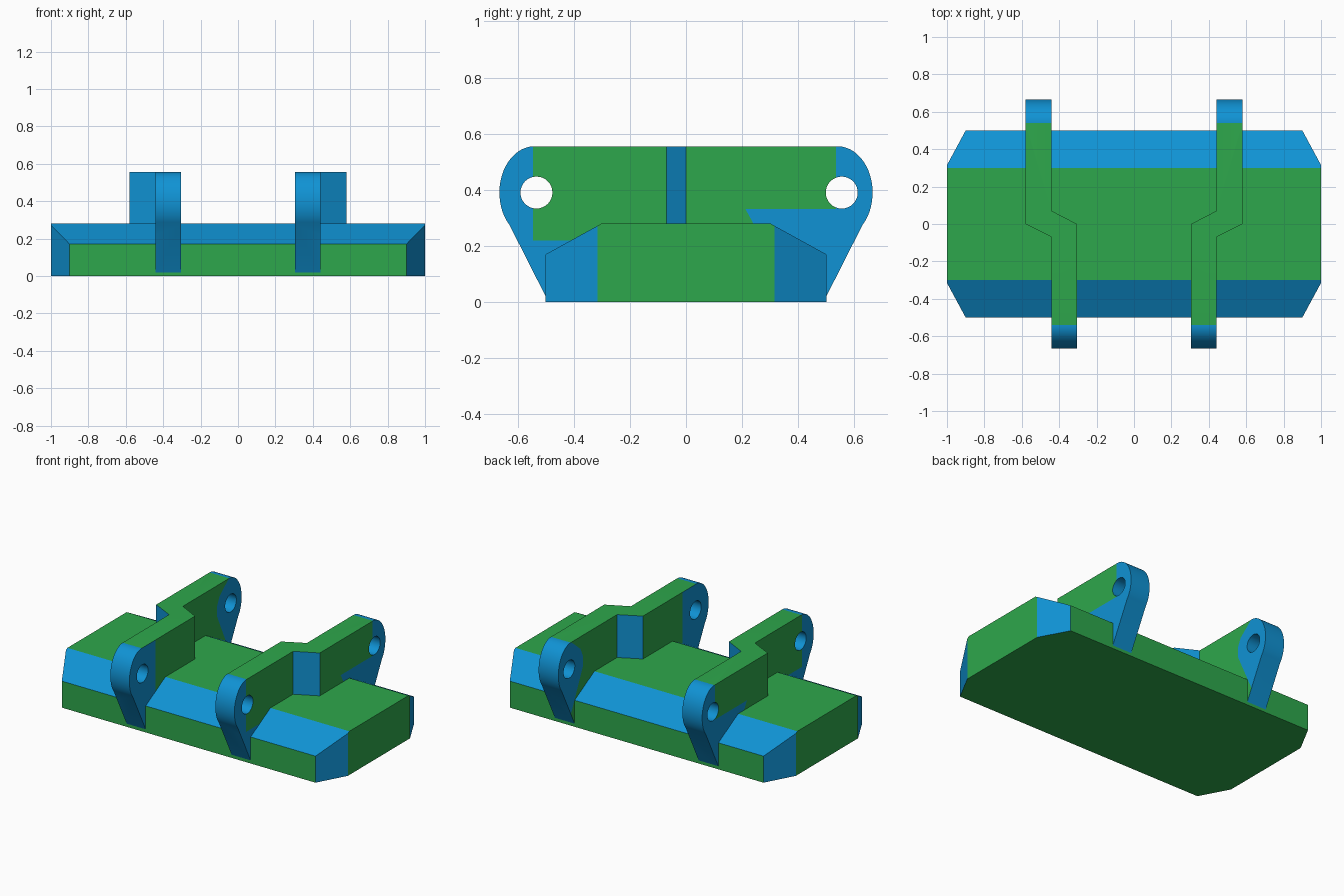
import bpy, bmesh, math
from mathutils import Vector

if "Cube" in bpy.data.objects:
    bpy.data.objects.remove(bpy.data.objects["Cube"])


def material(name, rgb):
    m = bpy.data.materials.new(name)
    m.diffuse_color = (*rgb, 1)
    m.use_nodes = True
    m.node_tree.nodes["Principled BSDF"].inputs["Base Color"].default_value = m.diffuse_color
    return m


GREEN = material("green", (0.027, 0.39, 0.072))
BLUE = material("blue", (0.005, 0.29, 0.66))


def prism(name, pts, a, b, axis):
    """Extrude an outline from a to b; outline is (y,z) for X, (x,y) for Z."""
    place = (lambda p, t: (t, p[0], p[1])) if axis == "X" else (lambda p, t: (p[0], p[1], t))
    bm = bmesh.new()
    face = bm.faces.new([bm.verts.new(place(p, a)) for p in pts])
    ext = bmesh.ops.extrude_face_region(bm, geom=[face])
    moved = [v for v in ext["geom"] if isinstance(v, bmesh.types.BMVert)]
    bmesh.ops.translate(bm, verts=moved, vec=Vector(place((0, 0), b - a)))
    bmesh.ops.recalc_face_normals(bm, faces=bm.faces)
    me = bpy.data.meshes.new(name)
    bm.to_mesh(me)
    bm.free()
    ob = bpy.data.objects.new(name, me)
    bpy.context.collection.objects.link(ob)
    return ob


def boolean(ob, cutter, op):
    mod = ob.modifiers.new("cut", "BOOLEAN")
    mod.object, mod.operation, mod.solver = cutter, op, "EXACT"
    bpy.context.view_layer.update()
    me = bpy.data.meshes.new_from_object(ob.evaluated_get(bpy.context.evaluated_depsgraph_get()))
    ob.modifiers.clear()
    ob.data = me
    bpy.data.objects.remove(cutter)


def set_materials(ob):
    ob.data.materials.clear()
    ob.data.materials.append(GREEN)
    ob.data.materials.append(BLUE)


def cut(bm, co, no, test):
    """Split only the faces that pass the test along a plane."""
    bm.normal_update()
    faces = [f for f in bm.faces if test(f)]
    geom = set(faces)
    for f in faces:
        geom.update(f.edges)
        geom.update(f.verts)
    bmesh.ops.bisect_plane(bm, geom=list(geom), plane_co=co, plane_no=no, dist=1e-5)


# Base plate: sloped long edges, with the four corners chamfered in plan
pad = prism("base_plate", [(-.5, 0), (.5, 0), (.5, .17), (.3, .28), (-.3, .28), (-.5, .17)],
            -1, 1, "X")
plan = [(-1, -.315), (-.9, -.5), (.9, -.5), (1, -.315), (1, .315), (.9, .5), (-.9, .5), (-1, .315)]
boolean(pad, prism("corner_cutter", plan, -.1, .5, "Z"), "INTERSECT")
set_materials(pad)
for p in pad.data.polygons:
    p.material_index = 0 if max(abs(c) for c in p.normal) > .99 else 1

# Side outline of a hinge lug, resting on the base plate
arc = [(.54 + .125 * math.cos(t), .39 + .165 * math.sin(t))
       for t in (math.radians(-45 + 135 * i / 20) for i in range(21))]
half = [(.3, .28), (.5, .17), (.5, .02)] + arc
side = half + [(-y, z) for y, z in reversed(half)]

# Hinge lug seen from above: front half inboard, back half outboard
strip = [(.305, -.8), (.44, -.8), (.44, -.07), (.58, 0), (.58, .8), (.44, .8), (.44, .07), (.305, 0)]
HOLES = (-.533, .555)

for s, label in ((-1, "left"), (1, "right")):
    lug = prism(label + "_hinge_lug", side, s * .2, s * .7, "X")
    boolean(lug, prism("plan_cutter", [(s * x, y) for x, y in strip], -.2, .8, "Z"), "INTERSECT")
    for hy in HOLES:
        ring = [(hy + .057 * math.cos(i * math.pi / 16), .39 + .057 * math.sin(i * math.pi / 16))
                for i in range(32)]
        boolean(lug, prism("pin_hole_cutter", ring, s * .1, s * .8, "X"), "DIFFERENCE")
    set_materials(lug)

    bm = bmesh.new()
    bm.from_mesh(lug.data)
    bmesh.ops.triangulate(bm, faces=bm.faces[:])

    def flank(f, outer, back):
        return (abs(f.normal.x) > .99 and (f.normal.x * s > 0) == outer
                and (f.calc_center_median().y > 0) == back)

    # Colour borders: (outer side, back half, point, normal towards the blue side)
    tangents = [Vector((0, math.cos(t), math.sin(t))) for t in map(math.radians, (130, 155, 180, 205))]
    eye = Vector((0, HOLES[1], .39))
    slant_co, slant_no = Vector((0, .21, .335)), Vector((0, .055, .03))
    borders = [(True, False, (0, -.545, 0), (0, 1, 0)), (True, False, (0, 0, .22), (0, 0, 1)),
               (True, True, (0, .535, 0), (0, 1, 0)), (True, True, (0, 0, .332), (0, 0, 1)),
               (True, True, slant_co, slant_no), (False, False, (0, -.40, 0), (0, 1, 0))]
    borders += [(False, True, eye + .14 * n, n) for n in tangents]
    for outer, back, co, no in borders:
        cut(bm, co, no, lambda f: flank(f, outer, back))

    bm.normal_update()
    for f in bm.faces:
        c = f.calc_center_median()
        blue = True
        if f.normal.z > .9995 and c.z > .5:
            blue = False
        elif flank(f, True, False):
            blue = c.y < -.545 or c.z < .22
        elif flank(f, True, True):
            blue = c.y > .535 or (c.z < .332 and (c - slant_co).yz.dot(slant_no.yz) > 0)
        elif flank(f, False, False):
            blue = c.y < -.40
        elif flank(f, False, True):
            blue = all((c - eye).yz.dot(n.yz) < .14 for n in tangents)
        f.material_index = int(blue)
    bm.to_mesh(lug.data)
    bm.free()

    # Round ends and pin holes are smooth
    bpy.ops.object.select_all(action="DESELECT")
    lug.select_set(True)
    bpy.context.view_layer.objects.active = lug
    bpy.ops.object.shade_smooth_by_angle(angle=math.radians(30))
